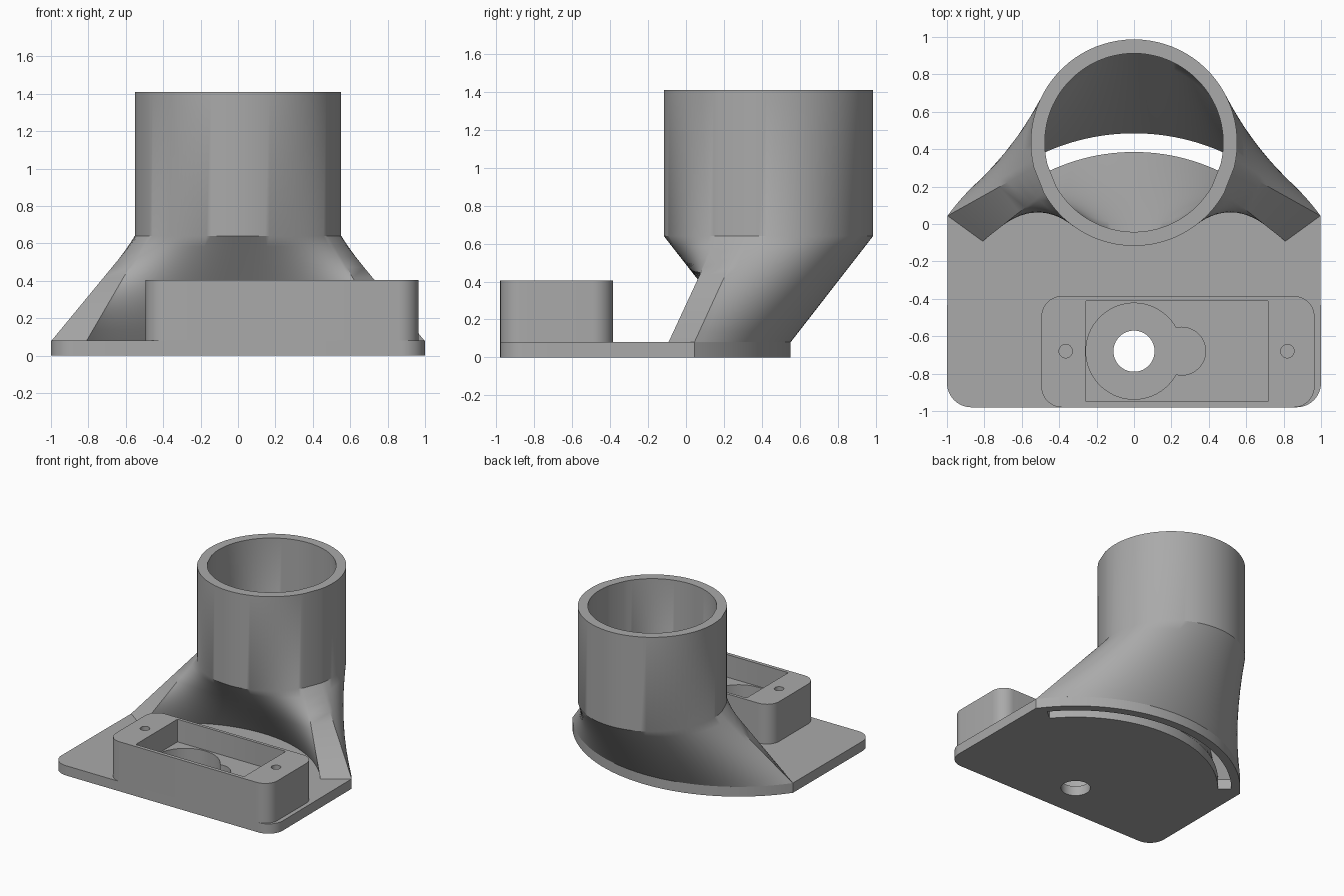
import bpy, bmesh, math
from math import sin, cos, radians, pi

if "Cube" in bpy.data.objects:
    bpy.data.objects.remove(bpy.data.objects["Cube"])

PIVOT = (0.0, -0.68)      # servo axis, centre of the curved slot
TUBE = (0.0, 0.435)       # tube axis
T, LOFT, TOP = 0.08, 0.64, 1.41

grey = bpy.data.materials.new("light grey")
grey.diffuse_color = (0.4, 0.4, 0.4, 1)
grey.use_nodes = True
grey.node_tree.nodes["Principled BSDF"].inputs["Base Color"].default_value = grey.diffuse_color


def arc(c, r, a0, a1, n):
    """n + 1 points along an arc, angles in degrees."""
    return [(c[0] + r * cos(radians(a0 + (a1 - a0) * i / n)),
             c[1] + r * sin(radians(a0 + (a1 - a0) * i / n))) for i in range(n + 1)]


def circle(c, r, n=64):
    return arc(c, r, 0, 360, n)[:-1]


def rounded(x0, x1, y0, y1, r, n=10):
    return (arc((x1 - r, y1 - r), r, 0, 90, n) + arc((x0 + r, y1 - r), r, 90, 180, n)
            + arc((x0 + r, y0 + r), r, 180, 270, n) + arc((x1 - r, y0 + r), r, 270, 360, n))


def finish(name, bm):
    bmesh.ops.recalc_face_normals(bm, faces=bm.faces)
    me = bpy.data.meshes.new(name)
    bm.to_mesh(me)
    bm.free()
    me.materials.append(grey)
    ob = bpy.data.objects.new(name, me)
    bpy.context.collection.objects.link(ob)
    return ob


def prism(name, outline, z0, z1):
    bm = bmesh.new()
    face = bm.faces.new([bm.verts.new((x, y, z0)) for x, y in outline])
    out = bmesh.ops.extrude_face_region(bm, geom=[face])
    for v in out["geom"]:
        if isinstance(v, bmesh.types.BMVert):
            v.co.z = z1
    return finish(name, bm)


def activate(ob):
    bpy.ops.object.select_all(action='DESELECT')
    ob.select_set(True)
    bpy.context.view_layer.objects.active = ob


def cut(ob, outline, z0, z1):
    tool = prism("cutter", outline, z0, z1)
    tool.hide_render = True
    mod = ob.modifiers.new("cut", 'BOOLEAN')
    mod.operation, mod.solver, mod.object = 'DIFFERENCE', 'EXACT', tool
    activate(ob)
    bpy.ops.object.modifier_apply(modifier=mod.name)
    bpy.data.objects.remove(tool)


def sector(r_in, r_out, a, n_out=48, n_in=48):
    """Curved slot outline: outer arc, then inner arc back."""
    return arc(PIVOT, r_out, a, 180 - a, n_out) + arc(PIVOT, r_in, 180 - a, a, n_in)


def ring(r):
    """Circle points paired one to one with the sector points."""
    return arc(TUBE, r, -14, 194, 48) + arc(TUBE, r, 209, 331, 48)


# base plate with rounded front corners and a curved back edge
plate = prism("base_plate",
              arc((-0.87, -0.85), 0.13, 180, 270, 10) + arc((0.87, -0.85), 0.13, 270, 360, 10)
              + arc(PIVOT, 1.232, 36, 144, 64), 0, T)
slot = sector(1.065, 1.165, 39.5)
cut(plate, slot, -0.1, 0.2)
cut(plate, circle(PIVOT, 0.11), -0.1, 0.2)

# servo housing with pocket, shaft recess and two screw holes
box = prism("servo_housing", rounded(-0.495, 0.965, -0.98, -0.385, 0.11), T, 0.405)
cut(box, rounded(-0.26, 0.72, -0.95, -0.41, 0.01, 2), 0.22, 0.6)
a = math.degrees(math.asin(0.125 / 0.257))
keyhole = arc(PIVOT, 0.257, a, 360 - a, 56) + arc((0.255, -0.68), 0.128, -90, 90, 20)
cut(box, keyhole, 0.0, 0.3)
for x in (-0.365, 0.82):
    cut(box, circle((x, -0.68), 0.036, 24), 0.0, 0.6)

# duct: hollow loft from the curved slot up to the round tube
bm = bmesh.new()
loops, steps = [], 10


def add_loop(pts, z):
    loops.append([bm.verts.new((x, y, z)) for x, y in pts])


def add_loft(low, high, order):
    for i in order:
        t = i / steps
        add_loop([(p[0] + (q[0] - p[0]) * t, p[1] + (q[1] - p[1]) * t)
                  for p, q in zip(low, high)], T + (LOFT - T) * t)


add_loft(sector(1.0, 1.232, 36), ring(0.552), range(steps + 1))
add_loop(ring(0.552), TOP)
add_loop(ring(0.477), TOP)
add_loft(slot, ring(0.477), range(steps, -1, -1))
for lo, hi in zip(loops, loops[1:] + loops[:1]):
    n = len(lo)
    for i in range(n):
        j = (i + 1) % n
        bm.faces.new((lo[i], lo[j], hi[j], hi[i]))
duct = finish("duct_and_tube", bm)

for ob in (plate, box, duct):
    activate(ob)
    bpy.ops.object.shade_smooth_by_angle(angle=radians(30))
